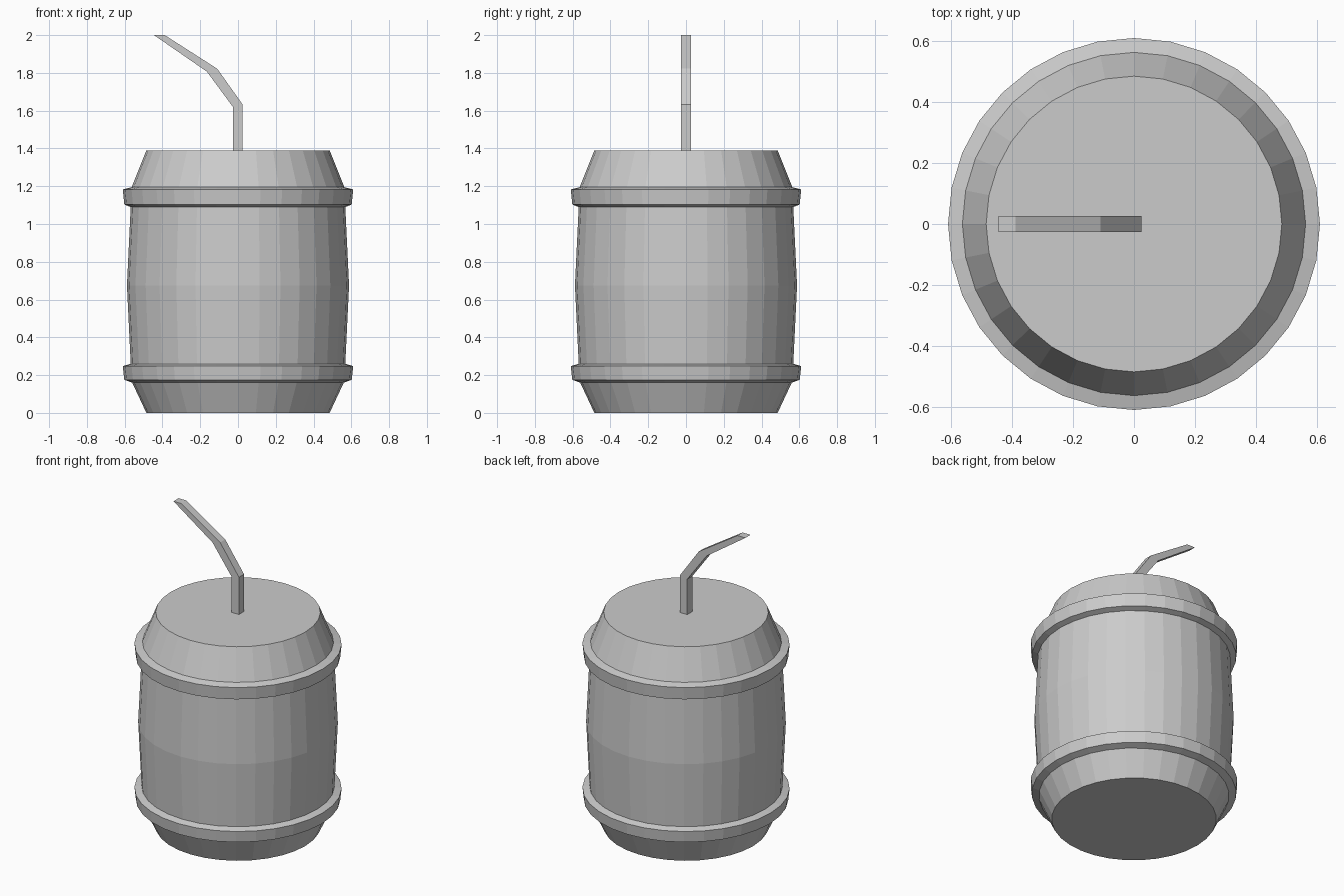
import bpy, bmesh
from math import cos, sin, tau

if "Cube" in bpy.data.objects:
    bpy.data.objects.remove(bpy.data.objects["Cube"])

SIDES = 32


def loft(name, sections):
    """Skin a list of equal-length vertex loops and cap both ends."""
    bm = bmesh.new()
    loops = [[bm.verts.new(p) for p in s] for s in sections]
    n = len(loops[0])
    for a, b in zip(loops, loops[1:]):
        for i in range(n):
            j = (i + 1) % n
            bm.faces.new((a[i], a[j], b[j], b[i]))
    bm.faces.new(loops[0][::-1])
    bm.faces.new(loops[-1])
    bmesh.ops.recalc_face_normals(bm, faces=bm.faces)
    mesh = bpy.data.meshes.new(name)
    bm.to_mesh(mesh)
    bm.free()
    obj = bpy.data.objects.new(name, mesh)
    bpy.context.collection.objects.link(obj)
    return obj


def circle(r, z):
    return [(r * cos(tau * i / SIDES), r * sin(tau * i / SIDES), z)
            for i in range(SIDES)]


# Barrel with its two raised hoops: (radius, height) from bottom to top
profile = [
    (0.485, 0.0), (0.56, 0.16), (0.602, 0.175), (0.61, 0.248), (0.568, 0.26),
    (0.588, 0.675),
    (0.568, 1.09), (0.602, 1.103), (0.61, 1.183), (0.563, 1.195), (0.485, 1.39),
]
loft("barrel", [circle(r, z) for r, z in profile])

# Bent square straw: left and right edge (x, z) at each bend
W = 0.026
bends = [
    ((-0.027, 1.38), (0.025, 1.38)),
    ((-0.027, 1.62), (0.025, 1.632)),
    ((-0.165, 1.807), (-0.11, 1.822)),
    ((-0.445, 2.0), (-0.388, 2.0)),
]
loft("straw", [[(xl, -W, zl), (xr, -W, zr), (xr, W, zr), (xl, W, zl)]
               for (xl, zl), (xr, zr) in bends])
